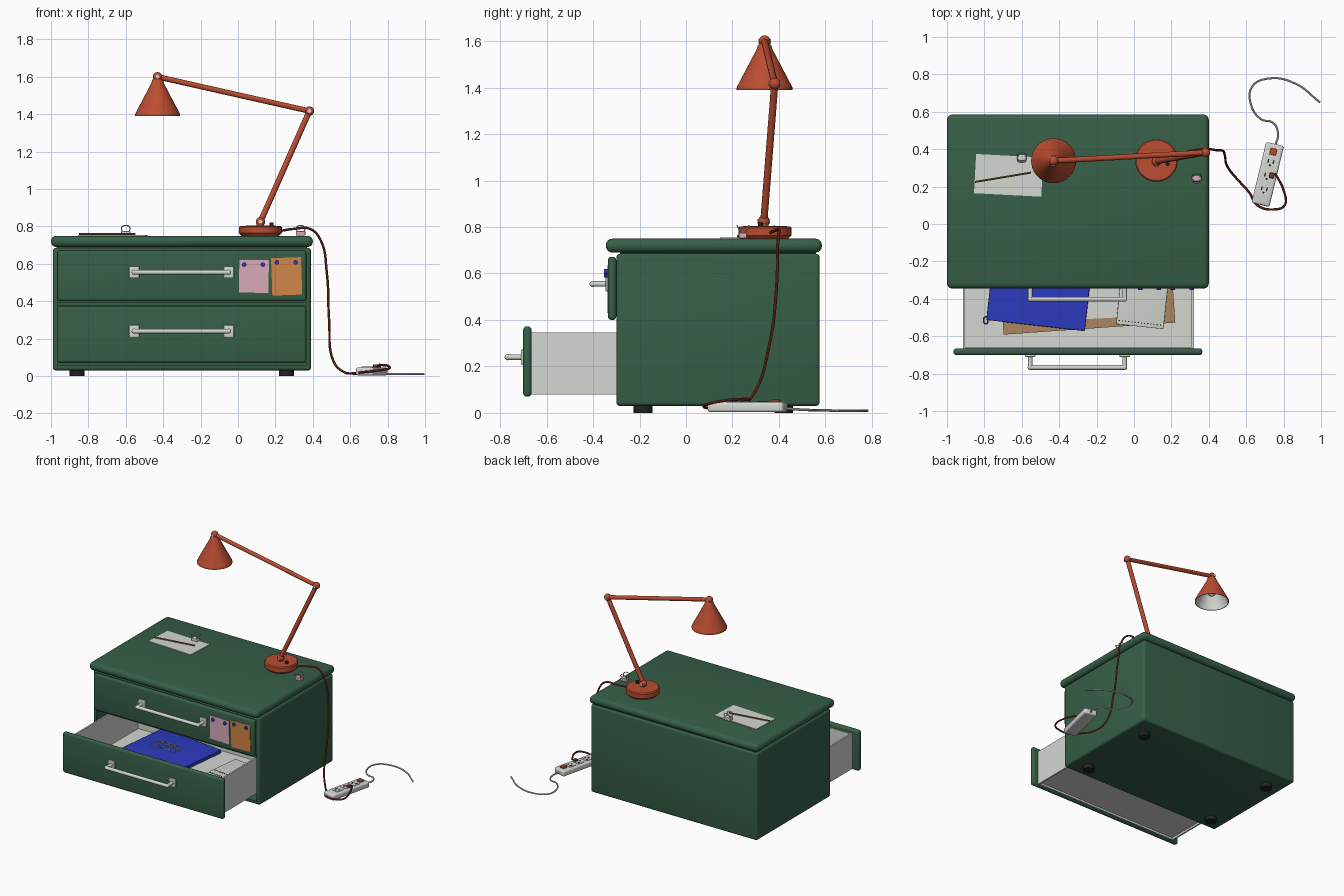
import bpy, bmesh
from math import radians, sin, cos, tau
from mathutils import Matrix, Vector

old = bpy.data.objects.get("Cube")
if old:
    bpy.data.objects.remove(old, do_unlink=True)


def material(name, r, g, b):
    m = bpy.data.materials.new(name)
    m.use_nodes = True
    m.diffuse_color = (r, g, b, 1)
    bsdf = next(n for n in m.node_tree.nodes if n.type == 'BSDF_PRINCIPLED')
    bsdf.inputs["Base Color"].default_value = (r, g, b, 1)
    return m


GREEN = material("cabinet green", .037, .115, .064)
RED = material("lamp red", .50, .075, .032)
WHITE = material("light grey", .66, .68, .64)
BLUE = material("folder blue", .027, .045, .55)
PINK = material("note pink", .70, .40, .50)
ORANGE = material("note orange", .65, .24, .065)
DARK = material("rubber black", .015, .017, .017)
BROWN = material("card brown", .42, .24, .12)
CORD = material("cord red", .22, .035, .02)
OLIVE = material("pencil olive", .18, .12, .03)
parts = []


def link(name, data, *mats):
    ob = bpy.data.objects.new(name, data)
    bpy.context.scene.collection.objects.link(ob)
    for m in mats:
        data.materials.append(m)
    parts.append(ob)
    return ob


def finish(name, bm, *mats):
    me = bpy.data.meshes.new(name)
    bm.to_mesh(me)
    bm.free()
    return link(name, me, *mats)


def box_bm(c, s, bevel=0, turn=0, seg=4):
    bm = bmesh.new()
    bmesh.ops.create_cube(bm, size=1, matrix=Matrix.Diagonal((*s, 1)))
    if bevel:
        bmesh.ops.bevel(bm, geom=bm.edges[:], offset=bevel, segments=seg,
                        profile=.5, affect='EDGES')
    bm.transform(Matrix.Translation(c) @ Matrix.Rotation(radians(turn), 4, 'Z'))
    return bm


def box(name, c, s, mat, bevel=0, turn=0):
    return finish(name, box_bm(c, s, bevel, turn), mat)


def span(name, x, y, z, mat, bevel=0):
    """Box given by its low and high limits on each axis."""
    lims = (x, y, z)
    return box(name, [(a + b) / 2 for a, b in lims], [b - a for a, b in lims], mat, bevel)


def rod(name, a, b, r, mat, sides=20):
    a, b = Vector(a), Vector(b)
    bm = bmesh.new()
    bmesh.ops.create_cone(bm, cap_ends=True, segments=sides, radius1=r, radius2=r,
                          depth=(b - a).length)
    turn = (b - a).to_track_quat('Z', 'Y').to_matrix().to_4x4()
    bm.transform(Matrix.Translation((a + b) / 2) @ turn)
    return finish(name, bm, mat)


def ball(name, c, r, mat):
    bm = bmesh.new()
    bmesh.ops.create_uvsphere(bm, u_segments=20, v_segments=12, radius=r,
                              matrix=Matrix.Translation(c))
    return finish(name, bm, mat)


def tube(name, pts, r, mat, closed=False):
    cu = bpy.data.curves.new(name, 'CURVE')
    cu.dimensions = '3D'
    cu.bevel_depth, cu.bevel_resolution, cu.resolution_u = r, 2, 8
    cu.use_fill_caps = True
    sp = cu.splines.new('BEZIER')
    sp.bezier_points.add(len(pts) - 1)
    sp.use_cyclic_u = closed
    for bp, p in zip(sp.bezier_points, pts):
        bp.co = p
        bp.handle_left_type = bp.handle_right_type = 'AUTO'
    return link(name, cu, mat)


def lathe(name, profile, c, mats, inner_from=None, sides=40):
    """Revolve (radius, height) pairs; bands from inner_from on use the second material."""
    bm = bmesh.new()
    rings = [[bm.verts.new((c[0] + r * cos(tau * i / sides), c[1] + r * sin(tau * i / sides),
                            c[2] + h)) for i in range(sides)] for r, h in profile]
    for k, (lo, hi) in enumerate(zip(rings, rings[1:])):
        for i in range(sides):
            j = (i + 1) % sides
            f = bm.faces.new((lo[i], lo[j], hi[j], hi[i]))
            f.material_index = int(inner_from is not None and k >= inner_from)
    for ring in (rings[0], rings[-1]):
        f = bm.faces.new(ring)
        f.material_index = int(inner_from is not None and ring is rings[-1])
    bmesh.ops.recalc_face_normals(bm, faces=bm.faces)
    return finish(name, bm, *mats)


# Cabinet shell, hollowed from the front
bm = box_bm((-.3, .1375, .3575), (1.38, .875, .655), .016)
front = max(bm.faces, key=lambda f: (round(-f.normal.y, 3), f.calc_area()))
bmesh.ops.inset_region(bm, faces=[front], thickness=.014)
hole = bmesh.ops.extrude_face_region(bm, geom=[front])["geom"]
bmesh.ops.translate(bm, vec=(0, .83, 0), verts=[v for v in hole if isinstance(v, bmesh.types.BMVert)])
bmesh.ops.delete(bm, geom=[front] if front.is_valid else [], context='FACES_ONLY')
bmesh.ops.recalc_face_normals(bm, faces=bm.faces)
finish("cabinet_body", bm, GREEN)
span("cabinet_neck", (-.97, .37), (-.285, .56), (.66, .70), GREEN)
span("cabinet_top", (-1, .4), (-.345, .585), (.69, .75), GREEN, .028)
span("drawer_divider", (-.965, .365), (-.29, .5), (.375, .395), GREEN)
for x in (-.86, .26):
    for y in (-.185, .42):
        rod("foot", (x, y, 0), (x, y, .035), .04, DARK, 24)

# Drawer fronts with bar handles
for y, lo, hi, hz in ((-.30, .40, .672, .555), (-.665, .07, .372, .24)):
    span("drawer_front", (-.965, .365), (y - .036, y), (lo, hi), GREEN, .015)
    face = y - .036
    for x in (-.555, -.05):
        box("handle_plate", (x, face - .004, hz), (.055, .012, .064), WHITE, .004)
        rod("handle_post", (x, face, hz), (x, face - .068, hz), .012, WHITE)
        ball("handle_corner", (x, face - .066, hz), .0135, WHITE)
    rod("handle_bar", (-.56, face - .066, hz), (-.045, face - .066, hz), .0125, WHITE)

# Open drawer tray
for x in (-.915, .308):
    span("drawer_side", (x, x + .012), (-.67, .12), (.08, .345), WHITE)
for y in (-.67, .108):
    span("drawer_end", (-.905, .31), (y, y + .012), (.08, .34), WHITE)
span("drawer_bottom", (-.905, .31), (-.66, .11), (.095, .107), WHITE)

# Drawer contents
box("card_folder", (-.26, -.245, .114), (.92, .63, .012), BROWN, 0, 4)
box("loose_sheet", (-.10, -.19, .123), (.42, .62, .005), WHITE, 0, 3)
box("notebook", (.06, -.27, .135), (.255, .56, .02), WHITE, .002, -6)
box("blue_folder", (-.49, -.22, .139), (.53, .65, .026), BLUE, .004, -6.5)
tilt = Matrix.Rotation(radians(-6.5), 3, 'Z')
for i in range(14):
    for row in (-.26, -.05, 0, .05):
        p = Vector((.06, -.27, .1465)) + tilt @ Vector((-.11 + i * .017, row, 0))
        box("notebook_dot", p, (.006, .006, .003), DARK, 0, -6)
for i in range(4):
    c = Vector((-.60 + i * .05, -.10, .157))
    tube("paper_ring", [c + Vector((.035 * cos(tau * k / 8), .05 * sin(tau * k / 8), 0))
                        for k in range(8)], .003, WHITE, True)
tube("folder_ring", [(-.792 + .011 * cos(tau * k / 6), -.515 + .02 * sin(tau * k / 6), .15)
                     for k in range(6)], .004, BLUE, True)

# Notes pinned to the upper drawer
for name, x, z, w, h, mat, turn in (("pink_note", .085, .533, .158, .175, PINK, 1),
                                    ("orange_note", .26, .533, .16, .2, ORANGE, -2)):
    ob = box(name, (0, 0, 0), (w, .004, h), mat)
    ob.data.transform(Matrix.Translation((x, -.339, z)) @ Matrix.Rotation(radians(turn), 4, 'Y'))
    for dx in (-.052, .048):
        px, pz = x + dx, z + h / 2 - .025
        rod("push_pin", (px, -.336, pz), (px, -.352, pz), .012, BLUE)

# Sheet, pencil and clips on the cabinet top
box("top_sheet", (-.67, .26, .752), (.36, .21, .004), WHITE, 0, -3)
rod("pencil", (-.85, .225, .76), (-.55, .275, .76), .006, OLIVE, 6)


def clip(x, y, z, mat):
    box("clip_body", (x, y, z + .013), (.05, .034, .024), mat, .004)
    for s in (-1, 1):
        tube("clip_wire", [(x - .018, y + s * .008, z + .022), (x - .022, y + s * .02, z + .045),
                           (x, y + s * .025, z + .055), (x + .022, y + s * .02, z + .045),
                           (x + .018, y + s * .008, z + .022)], .003, WHITE)


clip(-.60, .355, .75, WHITE)
clip(.335, .245, .75, PINK)

# Desk lamp
foot, elbow, head = (.12, .335, .825), (.382, .382, 1.417), (-.43, .338, 1.60)
lathe("lamp_base", [(.10, 0), (.108, .008), (.114, .014), (.114, .046), (.108, .053), (.02, .055)],
      (.12, .34, .75), [RED])
rod("lamp_stem", (.12, .335, .79), foot, .02, RED)
for p in (foot, elbow, head):
    ball("lamp_joint", p, .025, RED)
    rod("joint_bolt", (p[0], p[1] - .027, p[2]), (p[0], p[1] + .027, p[2]), .010, WHITE)
rod("lower_arm", foot, elbow, .0155, RED)
rod("upper_arm", elbow, head, .0145, RED)
lathe("lamp_shade", [(.018, 0), (.03, -.015), (.034, -.03), (.117, -.188), (.12, -.195),
                     (.12, -.205), (.115, -.205), (.112, -.19), (.03, -.035)],
      (-.43, .338, 1.595), [RED, WHITE], 5)
ball("lamp_bulb", (-.43, .338, 1.475), .035, WHITE)
rod("lamp_button", (.18, .32, .80), (.18, .32, .82), .011, DARK)

# Lamp cord down to the power strip
tube("lamp_cord", [(.22, .36, .775), (.30, .39, .787), (.385, .40, .787), (.44, .395, .73),
                   (.475, .39, .55), (.487, .36, .30), (.51, .29, .08), (.57, .22, .02),
                   (.615, .17, .014), (.66, .10, .02), (.75, .078, .03), (.805, .10, .04),
                   (.80, .18, .055), (.755, .27, .06)], .0065, CORD)

# Power strip
mid, slope = Vector((.715, .265, 0)), -13.5
spin = Matrix.Rotation(radians(slope), 3, 'Z')


def on_strip(name, u, v, z, size, mat, bevel=0):
    box(name, mid + spin @ Vector((u, v, z)), size, mat, bevel, slope)


on_strip("strip_body", 0, 0, .025, (.098, .335, .044), WHITE, .012)
on_strip("strip_switch", 0, .125, .05, (.036, .036, .014), RED, .003)
for v in (.065, -.01, -.085):
    on_strip("socket_face", 0, v, .048, (.06, .055, .004), WHITE)
    for u in (-.014, .014):
        on_strip("socket_slot", u, v + .006, .050, (.007, .02, .003), DARK)
    on_strip("socket_earth", 0, v - .015, .050, (.010, .010, .003), DARK)
on_strip("cord_plug", .022, .0, .056, (.026, .03, .014), CORD, .004)
tube("strip_cable", [(.755, .42, .02), (.77, .48, .015), (.745, .54, .012), (.68, .56, .012),
                     (.625, .64, .01), (.632, .735, .01), (.72, .778, .01), (.86, .752, .01),
                     (.995, .65, .01)], .0055, WHITE)

# Turn curves into meshes and smooth the rounded parts
bpy.ops.object.select_all(action='DESELECT')
for ob in parts:
    ob.select_set(True)
bpy.context.view_layer.objects.active = parts[0]
bpy.ops.object.convert(target='MESH')
bpy.ops.object.shade_smooth_by_angle(angle=radians(35))
